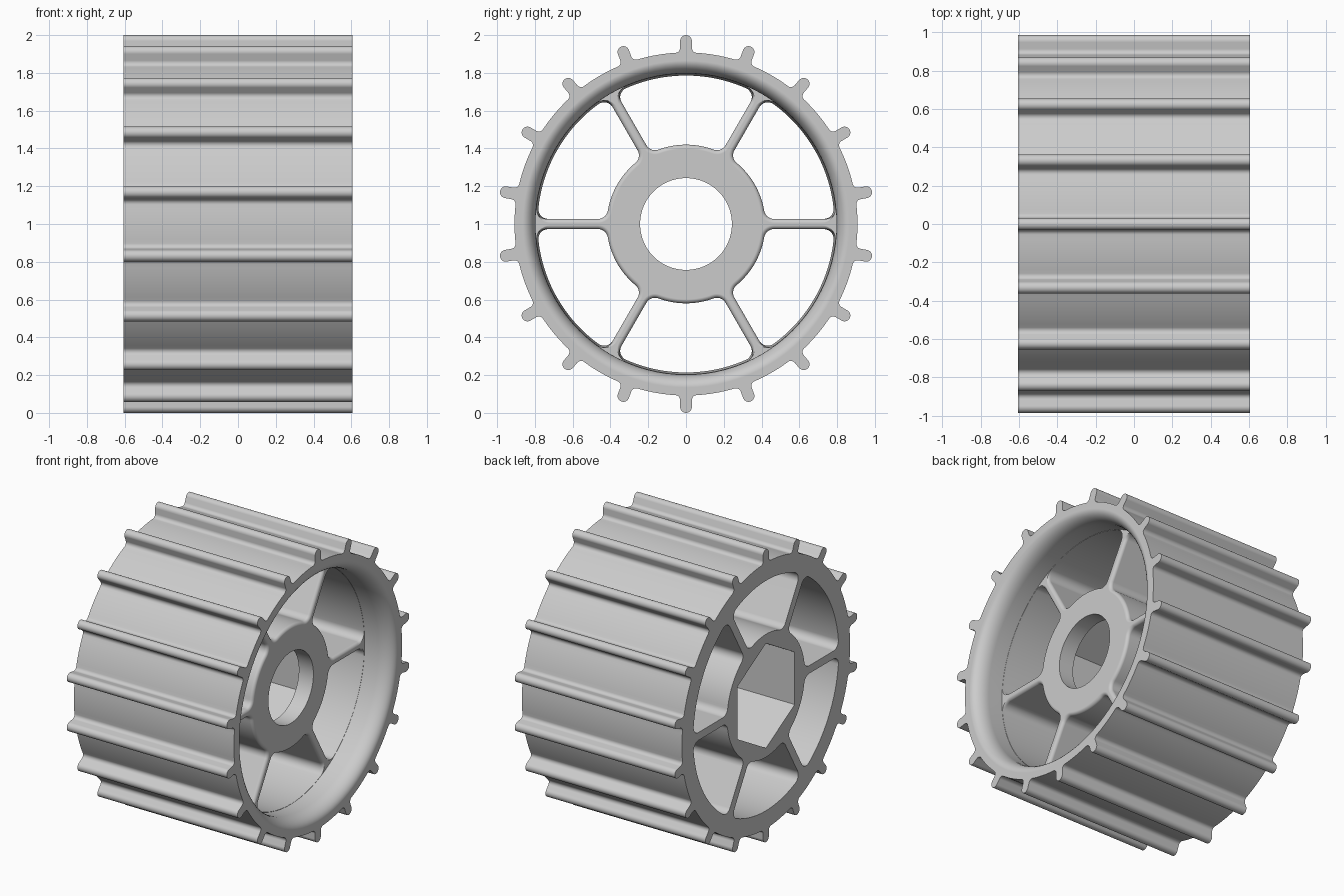
import bpy, bmesh
from math import sin, cos, asin, pi, radians

if "Cube" in bpy.data.objects:
    bpy.data.objects.remove(bpy.data.objects["Cube"])

HALF = 0.605          # half width along the axle
WEB = 0.40            # hub and spoke front plane
TEETH, SPOKES = 18, 6

grey = bpy.data.materials.new("plain grey")
grey.use_nodes = True
grey.diffuse_color = (0.6, 0.6, 0.6, 1)
grey.node_tree.nodes["Principled BSDF"].inputs["Base Color"].default_value = (0.6, 0.6, 0.6, 1)


def arc(cx, cy, r, a0, a1, n):
    return [(cx + r * cos(a0 + (a1 - a0) * i / n), cy + r * sin(a0 + (a1 - a0) * i / n))
            for i in range(n + 1)]


def turn(points, a):
    return [(p * cos(a) - q * sin(a), p * sin(a) + q * cos(a)) for p, q in points]


def mirror_about(points, a):
    """Reflect points across the radial line at angle a, in reverse order."""
    return [(p * cos(2 * a) + q * sin(2 * a), p * sin(2 * a) - q * cos(2 * a))
            for p, q in reversed(points)]


def loft(name, sections):
    """Closed solid through (x, outline) sections stacked along the axle."""
    bm = bmesh.new()
    rings = [[bm.verts.new((x, y, z + 1)) for y, z in pts] for x, pts in sections]
    n = len(rings[0])
    for a, b in zip(rings, rings[1:]):
        for i in range(n):
            j = (i + 1) % n
            bm.faces.new((a[i], a[j], b[j], b[i]))
    bm.faces.new(rings[0])
    bm.faces.new(rings[-1])
    bmesh.ops.recalc_face_normals(bm, faces=bm.faces)
    mesh = bpy.data.meshes.new(name)
    bm.to_mesh(mesh)
    bm.free()
    mesh.materials.append(grey)
    ob = bpy.data.objects.new(name, mesh)
    bpy.context.collection.objects.link(ob)
    return ob


def tooth_outline(root=0.908, w=0.031, f=0.026):
    """One tooth along angle 0 with filleted root and round tip."""
    step = pi / TEETH
    a = asin((w + f) / (root + f))
    cx, cy = (root + f) * cos(a), (root + f) * sin(a)
    tip = arc(1 - w, 0, w, 0, pi / 2, 6)
    fillet = arc(cx, cy, f, -pi / 2, a - pi, 5)
    ground = arc(0, 0, root, a, step, 5)[1:-1]
    half = tip + fillet + ground
    return mirror_about(half, 0)[:-1] + half + [(root * cos(step), root * sin(step))]


def pocket_outline(d=0.0, outer=0.79):
    """Opening between two spokes, widened by d on its hub and spoke sides."""
    h, hub, f = 0.027 - d, 0.42 - d, 0.052 + d
    mid = pi / SPOKES
    a = asin((h + f) / (hub + f))
    b = asin((h + f) / (outer - f))
    inner = arc(0, 0, hub, mid, a, 10)
    inner += arc((hub + f) * cos(a), h + f, f, a + pi, 1.5 * pi, 8)[1:]
    rim = arc((outer - f) * cos(b), h + f, f, -pi / 2, b, 8)
    rim += arc(0, 0, outer, b, mid, 14)[1:]
    half = inner + rim
    return half + mirror_about(half, mid)[1:-1]


def circle(r, n=96):
    return arc(0, 0, r, 0, 2 * pi, n)[:-1]


# Toothed blank
tooth = tooth_outline()
profile = []
for k in range(TEETH):
    profile += turn(tooth, pi / 2 + k * 2 * pi / TEETH)
wheel = loft("toothed_wheel", [(-HALF, profile), (HALF, profile)])

# Front recess with a rounded rim lip
quarter = [i * pi / 16 for i in range(9)]
lip = [(HALF - 0.1 + 0.1 * sin(t), circle(0.797 + 0.068 * (1 - cos(t)))) for t in quarter]
cutters = [loft("recess_cutter", [(WEB, circle(0.797))] + lip + [(0.7, circle(0.865))])]

# Openings between the spokes, rounding the front edges of hub and spokes
R = 0.022
edge = [(WEB - R + R * sin(t), pocket_outline(R * (1 - cos(t)), 0.795)) for t in quarter[::2]]
layers = [(-0.7, pocket_outline(outer=0.785))] + edge + [(WEB + 0.03, pocket_outline(R, 0.795))]
for k in range(SPOKES):
    cutters.append(loft("pocket_cutter",
                        [(x, turn(pts, radians(60 * k))) for x, pts in layers]))

# Hexagonal axle socket from the back and round bore from the front
hexagon = turn(circle(0.358, 6), pi / 2)
cutters.append(loft("hex_cutter", [(-0.7, hexagon), (0.29, hexagon)]))
cutters.append(loft("bore_cutter", [(0.2, circle(0.243)), (0.5, circle(0.243))]))

# Carve the blank
bpy.context.view_layer.objects.active = wheel
for cutter in cutters:
    cut = wheel.modifiers.new("cut", 'BOOLEAN')
    cut.operation, cut.solver, cut.object = 'DIFFERENCE', 'EXACT', cutter
    bpy.ops.object.modifier_apply(modifier=cut.name)
    bpy.data.objects.remove(cutter)

# Smooth curved walls, keep machined edges crisp
for ob in bpy.context.selected_objects:
    ob.select_set(False)
wheel.select_set(True)
bpy.ops.object.shade_smooth_by_angle(angle=radians(32))
weighted = wheel.modifiers.new("even shading", 'WEIGHTED_NORMAL')
weighted.keep_sharp = True
